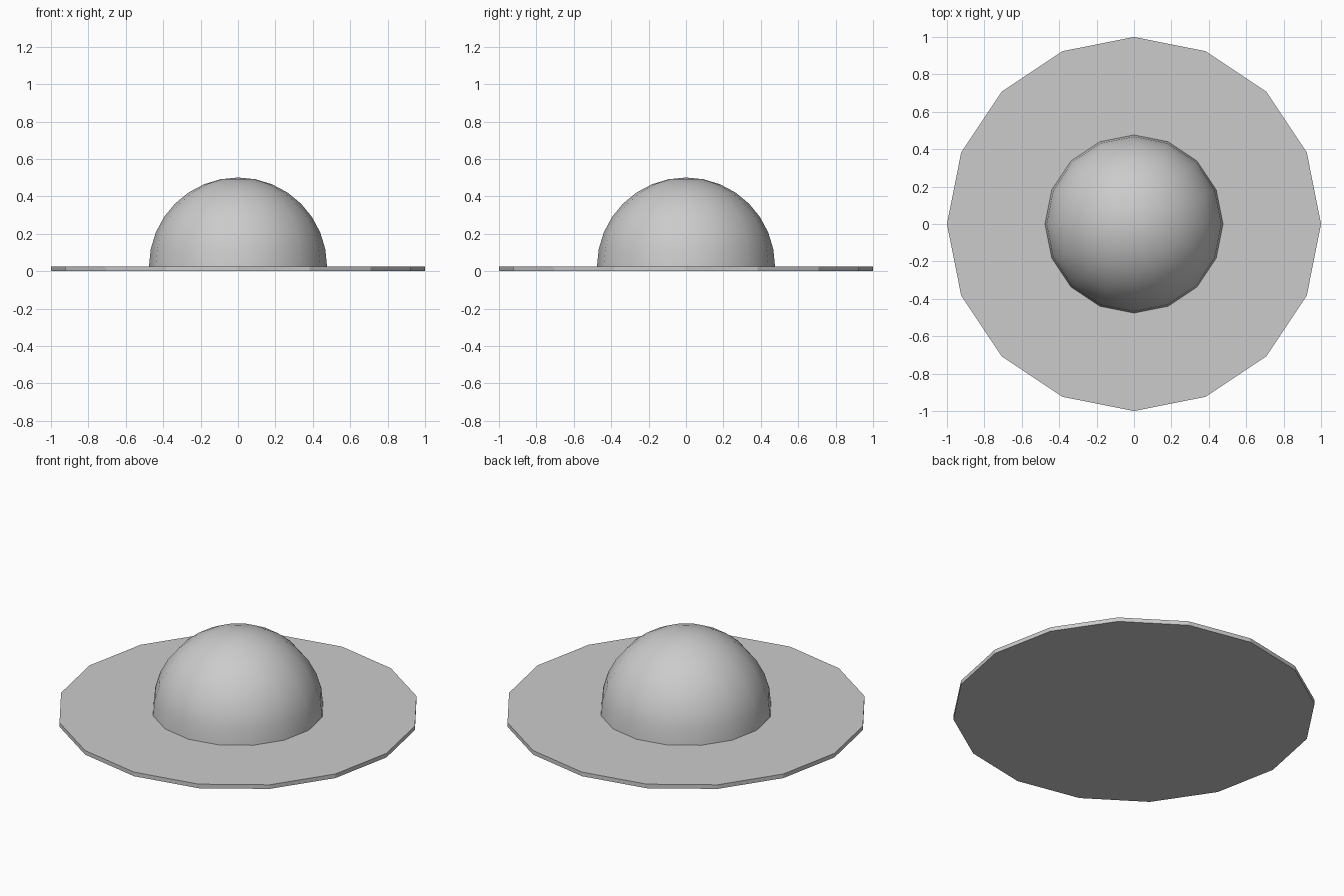
import bpy
import bmesh

if "Cube" in bpy.data.objects:
    bpy.data.objects.remove(bpy.data.objects["Cube"])

SIDES = 16
BRIM_T = 0.025
DOME_R = 0.476

# Flat 16-sided brim disc
bpy.ops.mesh.primitive_cylinder_add(vertices=SIDES, radius=1.0, depth=BRIM_T,
                                    location=(0, 0, BRIM_T / 2))
bpy.context.object.name = "brim_disc"

# Smooth dome: upper half of a sphere resting on the disc
bpy.ops.mesh.primitive_uv_sphere_add(segments=SIDES, ring_count=16, radius=DOME_R,
                                     location=(0, 0, BRIM_T))
dome = bpy.context.object
dome.name = "dome"
bm = bmesh.new()
bm.from_mesh(dome.data)
bmesh.ops.delete(bm, geom=[v for v in bm.verts if v.co.z < -0.001], context='VERTS')
bm.to_mesh(dome.data)
bm.free()
bpy.ops.object.shade_smooth()
